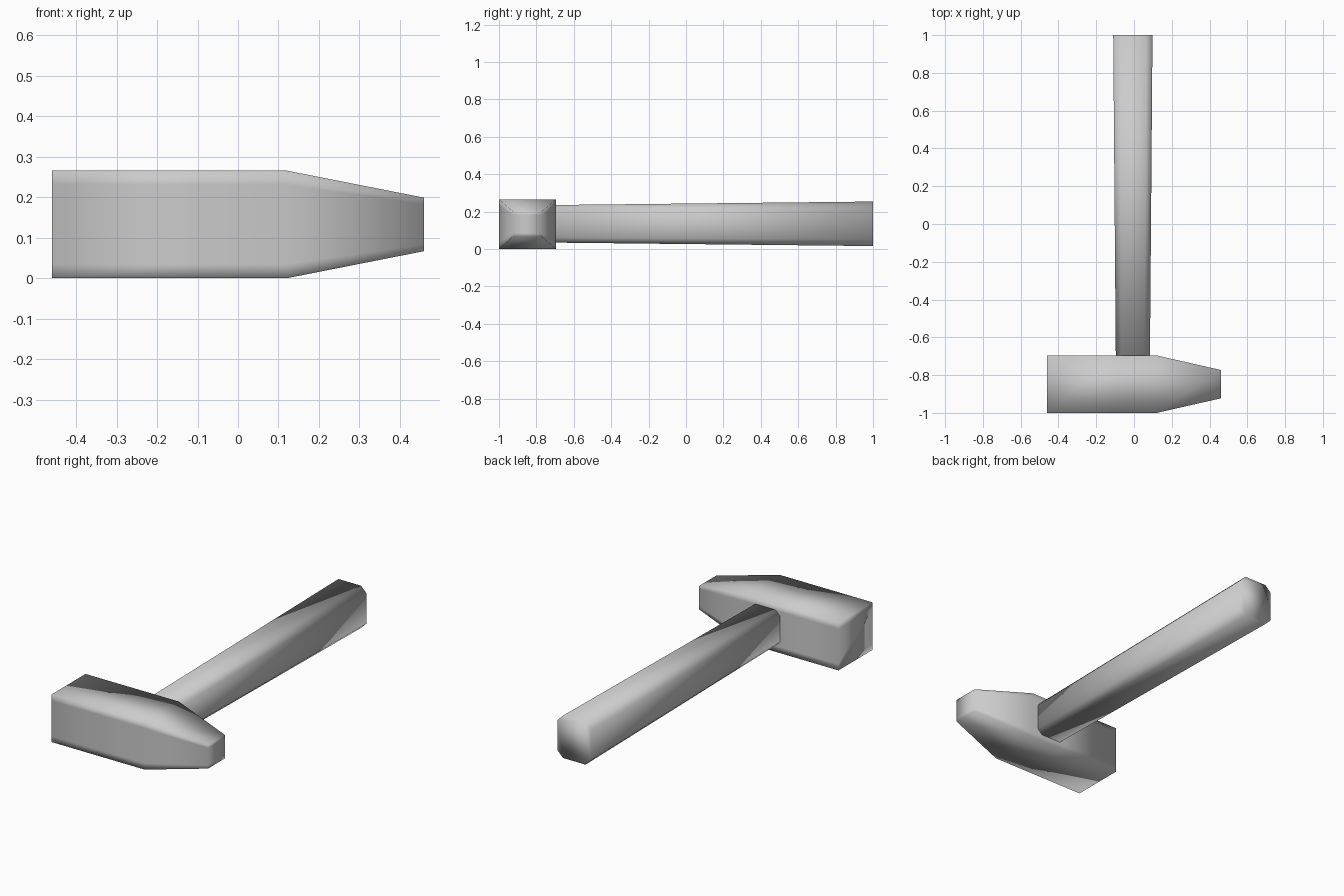
import bpy, bmesh
from mathutils import Vector

old = bpy.data.objects.get("Cube")
if old:
    bpy.data.objects.remove(old, do_unlink=True)

grey = bpy.data.materials.new("light_grey")
grey.use_nodes = True
colour = (0.6, 0.6, 0.6, 1)
grey.diffuse_color = colour
grey.node_tree.nodes["Principled BSDF"].inputs["Base Color"].default_value = colour


def loft(name, rings):
    """Skin a row of matching rings, cap both ends and smooth the whole skin."""
    bm = bmesh.new()
    loops = [[bm.verts.new(p) for p in ring] for ring in rings]
    count = len(loops[0])
    for a, b in zip(loops, loops[1:]):
        for i in range(count):
            j = (i + 1) % count
            bm.faces.new((a[i], a[j], b[j], b[i]))
    bm.faces.new(loops[0])
    bm.faces.new(loops[-1])
    bmesh.ops.recalc_face_normals(bm, faces=bm.faces)
    for face in bm.faces:
        face.smooth = True
    mesh = bpy.data.meshes.new(name)
    bm.to_mesh(mesh)
    bm.free()
    mesh.materials.append(grey)
    obj = bpy.data.objects.new(name, mesh)
    bpy.context.collection.objects.link(obj)
    return obj


def head_ring(x, half_y, half_z):
    """Rectangle with extra edges close to the top and bottom."""
    inner = half_z * 0.74
    side = [-half_z, -inner, inner, half_z]
    ring = [(-half_y, z) for z in side] + [(half_y, z) for z in reversed(side)]
    return [Vector((x, y - 0.848, z + 0.133)) for y, z in ring]


def handle_ring(y, half_x, half_z, cut):
    """Rectangle with its four corners cut off."""
    ring = []
    for sx, sz, flip in ((1, 1, 0), (1, -1, 1), (-1, -1, 0), (-1, 1, 1)):
        corner = [(half_x - cut, half_z), (half_x, half_z - cut)]
        ring += [(sx * x, sz * z) for x, z in (corner[::-1] if flip else corner)]
    return [Vector((x - 0.006, y, z + 0.135)) for x, z in ring]


# Head: straight block with a tapered peen
loft("hammer_head", [
    head_ring(-0.46, 0.152, 0.133),
    head_ring(-0.10, 0.152, 0.133),
    head_ring(0.12, 0.152, 0.133),
    head_ring(0.46, 0.075, 0.066),
])

# Handle: widens slightly towards the grip end
loft("handle", [
    handle_ring(-0.75, 0.09, 0.10, 0.028),
    handle_ring(1.0, 0.104, 0.119, 0.034),
])
